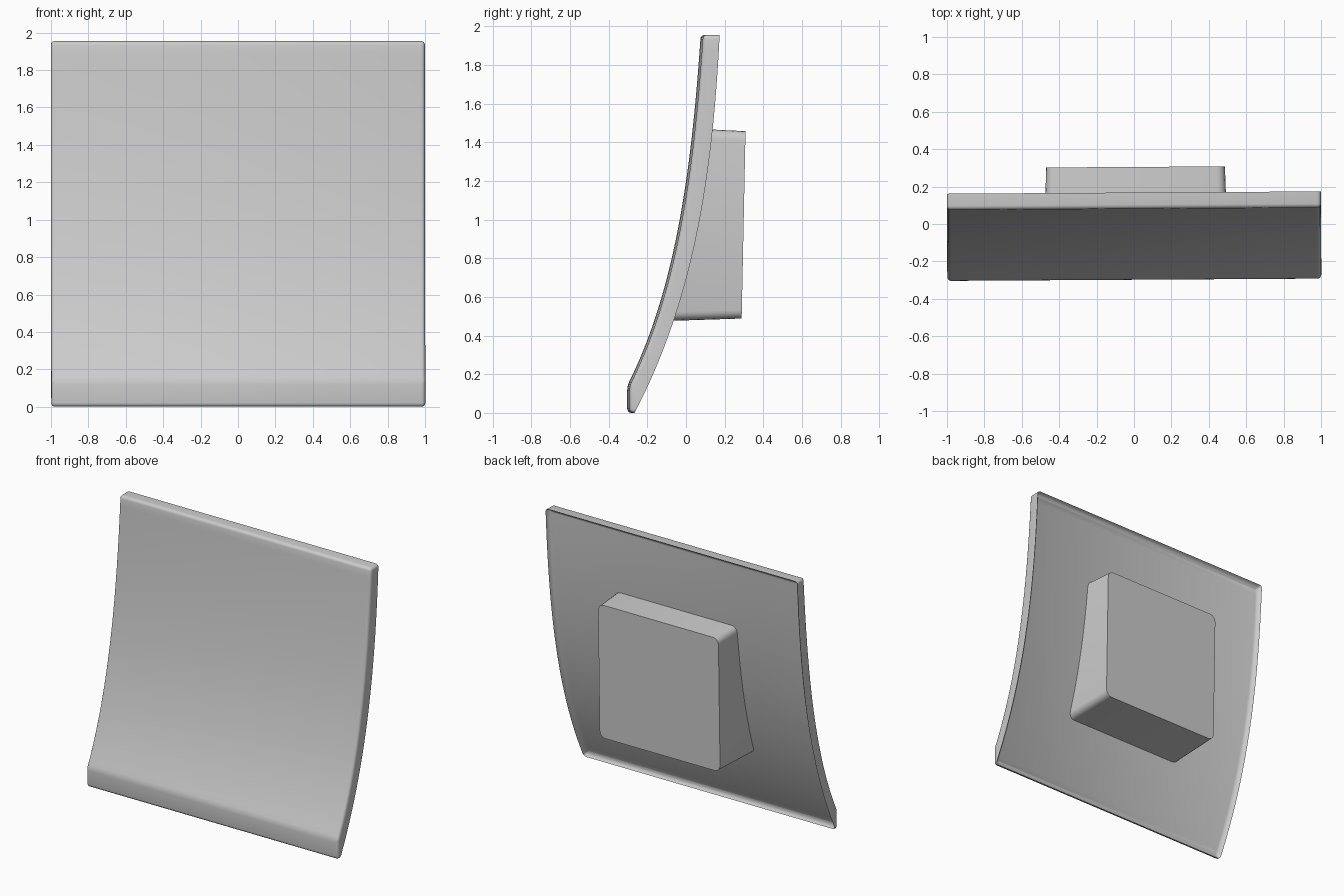
import bpy, bmesh, math
from mathutils import Vector, Matrix
from mathutils.geometry import interpolate_bezier

old = bpy.data.objects.get("Cube")
if old:
    bpy.data.objects.remove(old, do_unlink=True)

grey = bpy.data.materials.new("light grey")
grey.use_nodes = True
grey.diffuse_color = (0.6, 0.6, 0.6, 1)
grey.node_tree.nodes["Principled BSDF"].inputs["Base Color"].default_value = (0.6, 0.6, 0.6, 1)

TURN = Matrix.Rotation(math.radians(0.35), 4, "Z")


def finish(bm, name):
    bmesh.ops.recalc_face_normals(bm, faces=bm.faces)
    bm.transform(TURN)
    mesh = bpy.data.meshes.new(name)
    bm.to_mesh(mesh)
    bm.free()
    mesh.materials.append(grey)
    obj = bpy.data.objects.new(name, mesh)
    bpy.context.collection.objects.link(obj)
    bpy.ops.object.select_all(action="DESELECT")
    obj.select_set(True)
    bpy.context.view_layer.objects.active = obj
    bpy.ops.object.shade_smooth_by_angle(angle=math.radians(40))
    return obj


def curve(points, count):
    return interpolate_bezier(*[Vector((0, y, z)) for y, z in points], count)


def round_edges(bm, edges, radius):
    bmesh.ops.bevel(bm, geom=edges, offset=radius, segments=4, profile=0.5,
                    affect="EDGES", clamp_overlap=True)


# Curved panel: front and back curves joined into a slab
N = 32
front = [Vector((0, -0.298, 0))] + curve([(-0.298, 0.14), (-0.05, 0.63), (0.035, 1.25), (0.082, 1.955)], N)
back = curve([(-0.272, 0), (0.03, 0.58), (0.13, 1.2), (0.168, 1.955)], N + 1)
bm = bmesh.new()
rings = []
for f, b in zip(front, back):
    rings.append([bm.verts.new(p + Vector((x, 0, 0))) for p, x in ((f, -1), (f, 1), (b, 1), (b, -1))])
for low, high in zip(rings, rings[1:]):
    for i in range(4):
        j = (i + 1) % 4
        bm.faces.new((low[i], low[j], high[j], high[i]))
bm.faces.new(rings[0])
bm.faces.new(rings[-1])
bmesh.ops.recalc_face_normals(bm, faces=bm.faces)
# Round the front rim, the corners and the lower crease; the back rim stays crisp
back_verts = {v for r in rings for v in r[2:]}
rim = [e for e in bm.edges if e.calc_face_angle(0) > 0.3 and not all(v in back_verts for v in e.verts)]
round_edges(bm, rim, 0.021)
# Shallow recess in the back, its wall curving into the floor
bm.normal_update()
floor = [f for f in bm.faces if f.normal.y > 0.5]
for width, depth in ((0.006, 0.016), (0.009, 0.009), (0.016, 0.005)):
    bmesh.ops.inset_region(bm, faces=floor, thickness=width, depth=-depth, use_even_offset=True)
finish(bm, "curved_panel")

# Mounting block behind the panel, slightly tapered, its inner end buried in the slab
bm = bmesh.new()
ends = {"in": (0.485, (-0.115, 0.475), (0.085, 1.468)),
        "out": (0.478, (0.285, 0.488), (0.305, 1.457))}
verts = {}
for part, (half, *levels) in ends.items():
    for k, (y, z) in enumerate(levels):
        for side in (-1, 1):
            verts[k, side, part] = bm.verts.new((side * half, y, z))
loop = ((0, -1), (0, 1), (1, 1), (1, -1))
for part in ends:
    bm.faces.new([verts[k, s, part] for k, s in loop])
for a, b in zip(loop, loop[1:] + loop[:1]):
    bm.faces.new((verts[(*a, "in")], verts[(*b, "in")], verts[(*b, "out")], verts[(*a, "out")]))
corners = [bm.edges.get((verts[k, s, "in"], verts[k, s, "out"])) for k, s in loop]
round_edges(bm, corners, 0.045)
block = finish(bm, "mounting_block")
block.location.x = 0.01
